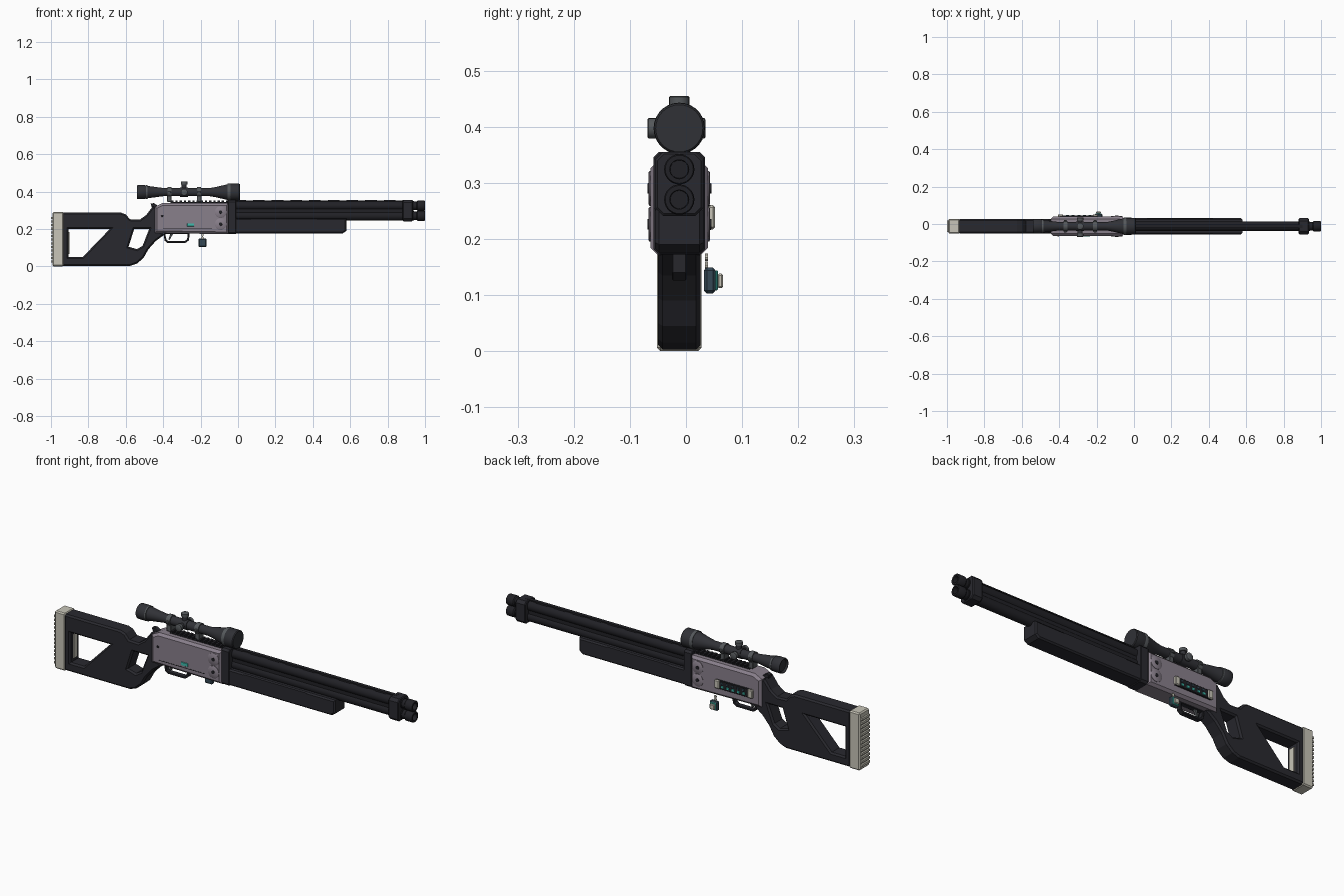
import bpy, bmesh, math
from mathutils import Vector, Matrix

cube = bpy.data.objects.get("Cube")
if cube:
    bpy.data.objects.remove(cube, do_unlink=True)

CY = -0.012  # centre plane of the long parts


def material(name, r, g, b):
    m = bpy.data.materials.new(name)
    m.use_nodes = True
    m.diffuse_color = (r, g, b, 1)
    m.node_tree.nodes["Principled BSDF"].inputs["Base Color"].default_value = (r, g, b, 1)
    return m


DARK = material("charcoal", 0.022, 0.022, 0.028)
BLACK = material("black steel", 0.015, 0.015, 0.019)
SCOPE = material("scope grey", 0.03, 0.031, 0.037)
MAUVE = material("mauve metal", 0.25, 0.215, 0.26)
CREAM = material("cream rubber", 0.58, 0.56, 0.48)
GREY = material("steel grey", 0.09, 0.098, 0.105)
TEAL = material("teal", 0.05, 0.5, 0.42)
BLUE = material("slate blue", 0.035, 0.065, 0.09)


def add(name, mesh, mat):
    mesh.materials.clear()
    mesh.materials.append(mat)
    ob = bpy.data.objects.new(name, mesh)
    bpy.context.collection.objects.link(ob)
    return ob


def prism(name, loops, lo, hi, mat, bevel=0.006, axis="y"):
    """Extrude an outline with holes: (x, z) along y, or (y, z) along x."""
    cu = bpy.data.curves.new(name, "CURVE")
    cu.dimensions, cu.fill_mode = "2D", "BOTH"
    cu.bevel_depth, cu.offset, cu.bevel_resolution = bevel, -bevel, 0
    cu.extrude = (hi - lo) / 2 - bevel
    for loop in loops:
        sp = cu.splines.new("POLY")
        sp.points.add(len(loop) - 1)
        for p, (a, b) in zip(sp.points, loop):
            p.co = (a, b, 0, 1)
        sp.use_cyclic_u = True
    tmp = bpy.data.objects.new(name, cu)
    bpy.context.collection.objects.link(tmp)
    deps = bpy.context.evaluated_depsgraph_get()
    mesh = bpy.data.meshes.new_from_object(tmp.evaluated_get(deps))
    bpy.data.objects.remove(tmp, do_unlink=True)
    mid = (lo + hi) / 2
    if axis == "y":
        mesh.transform(Matrix.Translation((0, mid, 0)) @ Matrix.Rotation(math.pi / 2, 4, "X"))
    else:
        turn = Matrix(((0, 0, 1), (1, 0, 0), (0, 1, 0))).to_4x4()
        mesh.transform(Matrix.Translation((mid, 0, 0)) @ turn)
    mesh.shade_flat()
    return add(name, mesh, mat)


def box(name, x, y, z, mat, bevel=0.0):
    bm = bmesh.new()
    bmesh.ops.create_cube(bm, size=1)
    for v in bm.verts:
        v.co = [(r[0] + r[1]) / 2 + c * (r[1] - r[0]) for c, r in zip(v.co, (x, y, z))]
    if bevel:
        bmesh.ops.bevel(bm, geom=bm.edges[:], offset=bevel, segments=1, affect="EDGES")
    mesh = bpy.data.meshes.new(name)
    bm.to_mesh(mesh)
    bm.free()
    return add(name, mesh, mat)


def lathe(name, profile, origin, axis, mat, sides=28):
    """Turn (distance, radius) pairs around an axis through origin."""
    bm = bmesh.new()
    rings = [[bm.verts.new((r * math.cos(math.tau * i / sides), r * math.sin(math.tau * i / sides), t))
              for i in range(sides)] for t, r in profile]
    for a, b in zip(rings, rings[1:]):
        for i in range(sides):
            j = (i + 1) % sides
            bm.faces.new((a[i], a[j], b[j], b[i]))
    bm.faces.new(rings[0][::-1])
    bm.faces.new(rings[-1])
    bmesh.ops.recalc_face_normals(bm, faces=bm.faces)
    rot = Vector((0, 0, 1)).rotation_difference(Vector(axis)).to_matrix().to_4x4()
    bm.transform(Matrix.Translation(origin) @ rot)
    mesh = bpy.data.meshes.new(name)
    bm.to_mesh(mesh)
    bm.free()
    mesh.shade_smooth()
    mesh.set_sharp_from_angle(angle=math.radians(35))
    return add(name, mesh, mat)


def across(half):
    return CY - half, CY + half


def octagon(half, z0, z1, c):
    a, b = across(half)
    return [(a + c, z0), (b - c, z0), (b, z0 + c), (b, z1 - c), (b - c, z1), (a + c, z1), (a, z1 - c), (a, z0 + c)]


# Stock with two openings
outline = [(-.94, .003), (-.575, .003), (-.54, .015), (-.505, .045), (-.48, .09), (-.44, .135), (-.39, .172),
           (-.43, .19), (-.43, .31), (-.455, .322), (-.49, .275), (-.525, .25), (-.578, .252), (-.6, .278), (-.625, .287), (-.94, .287)]
window = [(-.905, .05), (-.905, .2), (-.685, .2), (-.83, .05)]
thumbhole = [(-.585, .105), (-.555, .2), (-.475, .2), (-.51, .11), (-.54, .092)]
prism("stock", [outline, window, thumbhole], *across(.038), DARK, .008)
box("window_pad", (-.91, -.9), across(.015), (.065, .185), CREAM)

# Butt pad with ridges
box("butt_pad", (-.992, -.932), across(.0395), (0, .291), CREAM, .006)
for i in range(13):
    z = .02 + i * .0195
    box("butt_ridge", (-1, -.99), across(.032), (z, z + .011), CREAM)

# Receiver, hammer and top rail
prism("receiver", [[(-.445, .178), (-.05, .172), (-.05, .338), (-.405, .338), (-.445, .318)]], *across(.051), MAUVE, .012)
prism("hammer", [[(-.43, .305), (-.458, .31), (-.467, .335), (-.45, .338), (-.425, .322)]], *across(.013), DARK, .003)
box("rail", (-.36, -.05), across(.018), (.33, .343), BLACK)
for i in range(14):
    x = -.357 + i * .0225
    box("rail_tooth", (x, x + .012), across(.021), (.341, .351), BLACK)

# Hinge discs and side details
for side in (-1, 1):
    y = CY + side * .049
    for z in (.29, .226):
        lathe("hinge_disc", [(0, .031), (.004, .031), (.006, .028)], (-.093, y, z), (0, side, 0), MAUVE)
        lathe("hinge_screw", [(0, .01), (.008, .009)], (-.093, y, z), (0, side, 0), BLACK, 12)
a = CY - .051
box("safety_mark", (-.272, -.235), (a - .004, a + .002), (.214, .23), TEAL, .001)
box("side_seam", (-.4, -.14), (a - .001, a + .001), (.202, .205), BLACK)
lathe("side_pin", [(0, .006), (.003, .005)], (-.405, a, .27), (0, -1, 0), BLACK, 10)

# Plate with inlaid capsules on the far side
b = CY + .051
box("inlay_plate", (-.4, -.195), (b - .002, b + .007), (.216, .26), BLACK, .002)
for x in (-.393, -.207):
    box("inlay_end", (x - .014, x + .014), (b - .002, b + .013), (.217, .26), CREAM, .004)
for i in range(5):
    x = -.363 + i * .03
    box("inlay_bar", (x, x + .014), (b, b + .01), (.224, .236), TEAL, .001)
    box("inlay_cap", (x + .005, x + .016), (b, b + .009), (.242, .252), BLUE, .001)

# Trigger and guard
guard = [(-.4, .18), (-.392, .137), (-.378, .126), (-.28, .126), (-.262, .14), (-.258, .18)]
guard_hole = [(-.389, .173), (-.382, .142), (-.374, .136), (-.284, .136), (-.272, .145), (-.269, .173)]
prism("trigger_guard", [guard, guard_hole], *across(.013), DARK, .002)
prism("trigger", [[(-.36, .178), (-.372, .145), (-.365, .142), (-.345, .178)]], *across(.006), GREY, .001)

# Hanging charm
for z in (.153, .167):
    lathe("charm_link", [(0, .007), (.005, .007)], (-.19, .034, z), (0, 1, 0), CREAM, 10)
box("charm_body", (-.212, -.168), (.032, .053), (.103, .149), BLUE, .005)
box("charm_band", (-.207, -.173), (.052, .057), (.108, .144), TEAL, .002)
box("charm_face", (-.203, -.177), (.056, .066), (.112, .138), CREAM, .003)

# Front frame and fore-end
prism("front_frame", [octagon(.046, .172, .355, .01)], -.055, -.01, DARK, .003, "x")
grip = [(-.02, .176), (.56, .176), (.58, .19), (.58, .257), (-.02, .257)]
slot = [(.045, .193), (.075, .246), (.415, .246), (.415, .193)]
prism("fore_end", [grip, slot], *across(.043), DARK, .007)

# Twin barrels, filler rib and vented top rib
for z in (.324, .27):
    lathe("barrel", [(-.03, .025), (.94, .025)], (0, CY, z), (1, 0, 0), BLACK)
    lathe("muzzle", [(.93, .022), (.955, .022), (.96, .027), (.997, .027), (1, .025), (1, .017), (.975, .016)],
          (0, CY, z), (1, 0, 0), BLACK)
box("barrel_filler", (-.02, .9), across(.017), (.27, .324), BLACK)
box("top_rib", (-.02, .9), across(.009), (.351, .356), BLACK)
for i in range(10):
    x = -.02 + i * .1
    box("rib_post", (x, min(x + .062, .9)), across(.008), (.34, .353), BLACK)
prism("muzzle_clamp", [octagon(.043, .241, .355, .014)], .88, .935, DARK, .004, "x")

# Scope body
SZ = .397
lathe("scope", [(-.532, .028), (-.54, .033), (-.54, .036), (-.535, .038), (-.5, .038), (-.49, .034), (-.4, .022),
                (-.15, .022), (-.125, .026), (-.06, .041), (-.05, .045), (.006, .045), (.01, .042)],
      (0, CY, SZ), (1, 0, 0), SCOPE, 32)
lathe("eyepiece_band", [(-.492, .037), (-.485, .037)], (0, CY, SZ), (1, 0, 0), GREY)
lathe("objective_band", [(-.056, .045), (-.045, .0458), (-.04, .045)], (0, CY, SZ), (1, 0, 0), GREY)

# Scope mounts
for x in (-.367, -.208):
    lathe("mount_ring", [(-.011, .027), (.011, .027)], (x, CY, SZ), (1, 0, 0), GREY)
    box("mount_foot", (x - .012, x + .012), across(.019), (.345, .378), GREY, .002)
    for side in (-1, 1):
        box("mount_ear", (x - .008, x + .008), sorted((CY + side * .024, CY + side * .033)), (SZ - .006, SZ + .006), GREY, .002)

# Adjustment turrets
lathe("turret_hub", [(-.022, .025), (.022, .025)], (-.288, CY, SZ), (1, 0, 0), SCOPE)
for axis, reach in (((0, 0, 1), .058), ((0, -1, 0), .057), ((0, 1, 0), .047)):
    lathe("turret_stem", [(.01, .013), (reach - .015, .013)], (-.288, CY, SZ), axis, SCOPE, 20)
    lathe("turret_cap", [(reach - .017, .018), (reach - .002, .018), (reach, .015)], (-.288, CY, SZ), axis, GREY, 20)
